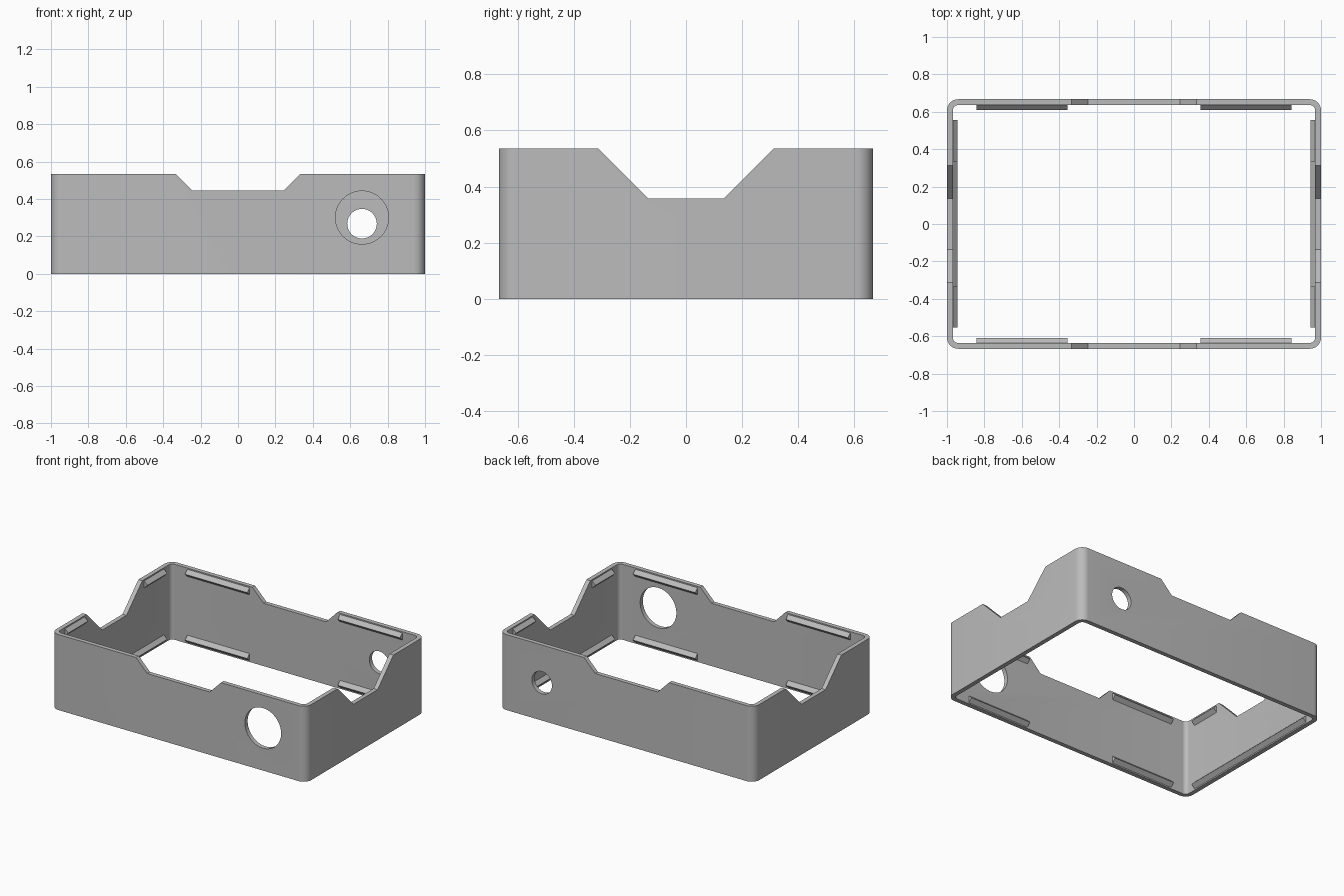
import bpy, bmesh, math
from mathutils import Vector, Matrix

cube = bpy.data.objects.get("Cube")
if cube:
    bpy.data.objects.remove(cube, do_unlink=True)

LENGTH, DEPTH, HEIGHT = 1.0, 0.667, 0.535   # half length, half depth, height
WALL, RADIUS = 0.031, 0.06

grey = bpy.data.materials.new("mid_grey")
grey.use_nodes = True
grey.diffuse_color = (0.5, 0.5, 0.5, 1)
grey.node_tree.nodes["Principled BSDF"].inputs["Base Color"].default_value = (0.5, 0.5, 0.5, 1)


def prism(name, profile, place, lo, hi):
    """Extrude a 2D profile; place(a, b, t) maps it into space."""
    bm = bmesh.new()
    ends = [[bm.verts.new(place(a, b, t)) for a, b in profile] for t in (lo, hi)]
    bm.faces.new(ends[0])
    bm.faces.new(ends[1])
    n = len(profile)
    for i in range(n):
        j = (i + 1) % n
        bm.faces.new((ends[0][i], ends[0][j], ends[1][j], ends[1][i]))
    bmesh.ops.recalc_face_normals(bm, faces=bm.faces)
    mesh = bpy.data.meshes.new(name)
    bm.to_mesh(mesh)
    bm.free()
    mesh.materials.append(grey)
    obj = bpy.data.objects.new(name, mesh)
    bpy.context.collection.objects.link(obj)
    return obj


def along_z(a, b, t): return Vector((a, b, t))
def along_y(a, b, t): return Vector((a, t, b))
def along_x(a, b, t): return Vector((t, a, b))


def rounded_rectangle(hx, hy, r, steps=10):
    pts = []
    for k, (sx, sy) in enumerate(((1, 1), (-1, 1), (-1, -1), (1, -1))):
        for i in range(steps + 1):
            ang = (k + i / steps) * math.pi / 2
            pts.append((sx * (hx - r) + r * math.cos(ang), sy * (hy - r) + r * math.sin(ang)))
    return pts


def circle(x, z, r, n=64):
    return [(x + r * math.cos(i * math.tau / n), z + r * math.sin(i * math.tau / n)) for i in range(n)]


def notch(top, bottom, floor):
    return [(-bottom, floor), (bottom, floor), (top, HEIGHT), (top, 1), (-top, 1), (-top, HEIGHT)]


# Open rounded wall frame
frame = prism("wall_frame", rounded_rectangle(LENGTH, DEPTH, RADIUS), along_z, 0, HEIGHT)

# Hollow, notches in all four walls, port holes in front and back
cutters = [
    prism("hollow_cutter", rounded_rectangle(LENGTH - WALL, DEPTH - WALL, RADIUS - WALL), along_z, -1, 1),
    prism("long_notch_cutter", notch(0.333, 0.245, 0.445), along_y, -1, 1),
    prism("short_notch_cutter", notch(0.312, 0.135, 0.357), along_x, -2, 2),
    prism("front_hole_cutter", circle(0.663, 0.301, 0.142), along_y, -1, -0.3),
    prism("back_hole_cutter", circle(0.663, 0.268, 0.079), along_y, 0.3, 1),
]
bpy.context.view_layer.objects.active = frame
for cutter in cutters:
    cutter.hide_render = True
    mod = frame.modifiers.new("cut", "BOOLEAN")
    mod.operation = "DIFFERENCE"
    mod.solver = "EXACT"
    mod.object = cutter
    bpy.ops.object.modifier_apply(modifier=mod.name)
    bpy.data.objects.remove(cutter, do_unlink=True)

bpy.ops.object.select_all(action="DESELECT")
frame.select_set(True)
bpy.ops.object.shade_smooth_by_angle(angle=math.radians(30))


# Triangular snap ridges near the upper and lower rims
def ridge(face, side, z):
    inner, tip = side * (face + 0.008), side * (face - 0.026)
    return [(inner, z + 0.033), (tip, z), (inner, z - 0.033)]


for level, z in (("upper", HEIGHT - 0.034), ("lower", 0.034)):
    for side, wall in ((-1, "front"), (1, "back")):
        for end, lo, hi in (("left", 0.355, 0.843), ("right", -0.843, -0.355)):
            prism(f"{level}_{wall}_{end}_ridge", ridge(DEPTH - WALL, side, z), along_x, lo, hi)
    for side, wall in ((-1, "right"), (1, "left")):
        spans = [(-0.553, -0.333), (0.333, 0.555)] if level == "upper" else [(-0.553, 0.555)]
        for n, (lo, hi) in enumerate(spans):
            prism(f"{level}_{wall}_ridge_{n + 1}", ridge(LENGTH - WALL, side, z), along_y, lo, hi)
